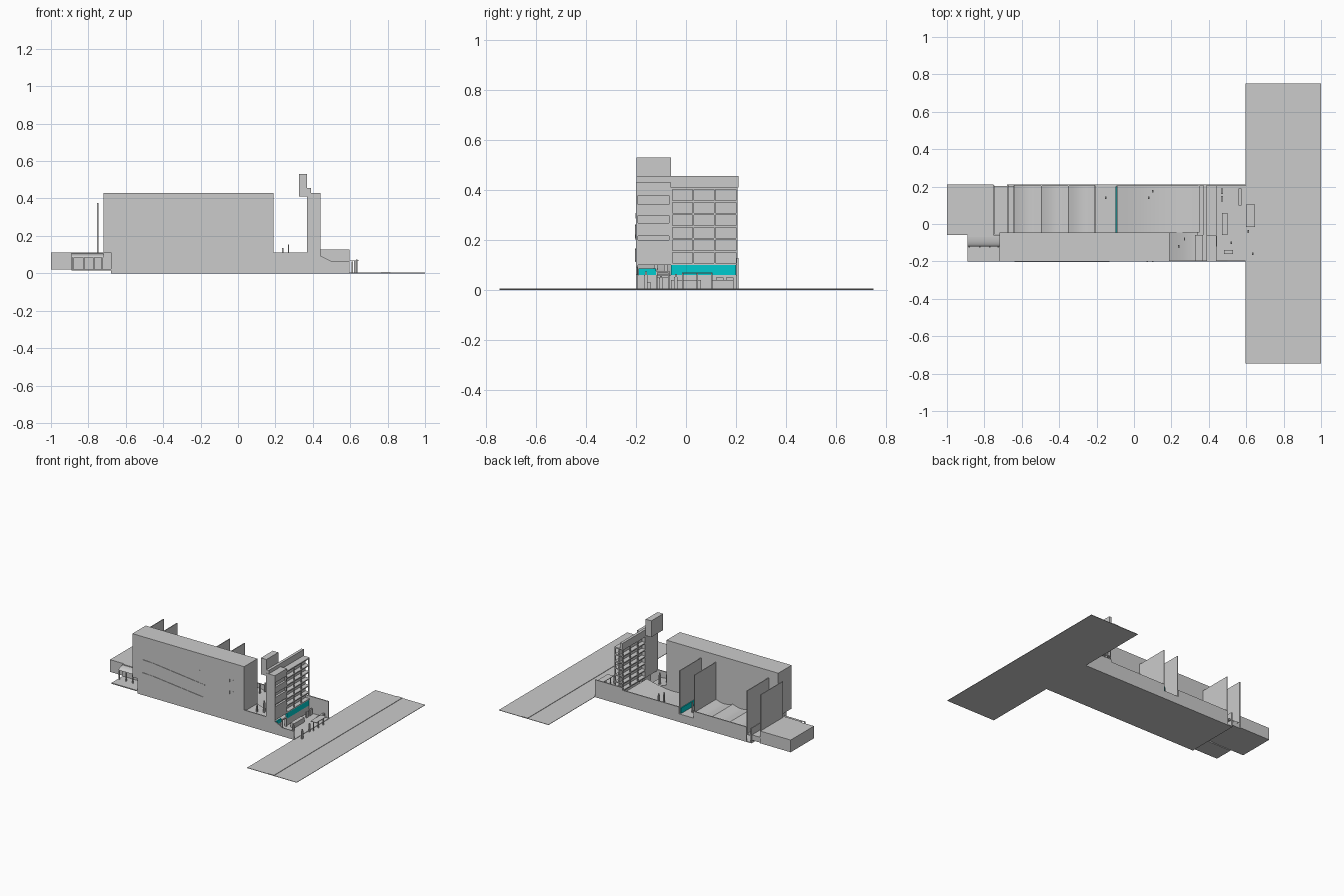
import bpy, bmesh, math


def finish(name, bm, mat=None, smooth=False):
    bmesh.ops.recalc_face_normals(bm, faces=bm.faces)
    me = bpy.data.meshes.new(name)
    bm.to_mesh(me)
    bm.free()
    ob = bpy.data.objects.new(name, me)
    bpy.context.collection.objects.link(ob)
    if mat:
        me.materials.append(mat)
    if smooth:
        bpy.context.view_layer.objects.active = ob
        ob.select_set(True)
        bpy.ops.object.shade_smooth_by_angle(angle=math.radians(30))
        ob.select_set(False)
    return ob


def add_box(bm, x0, x1, y0, y1, z0, z1):
    vs = bmesh.ops.create_cube(bm, size=1)['verts']
    for v in vs:
        v.co.x = x0 if v.co.x < 0 else x1
        v.co.y = y0 if v.co.y < 0 else y1
        v.co.z = z0 if v.co.z < 0 else z1


def boxes(name, *dims, mat=None):
    bm = bmesh.new()
    for d in dims:
        add_box(bm, *d)
    return finish(name, bm, mat)


def extrude_xz(name, pts, y0, y1, smooth=False):
    bm = bmesh.new()
    f = bm.faces.new([bm.verts.new((x, y0, z)) for x, z in pts])
    ext = bmesh.ops.extrude_face_region(bm, geom=[f])['geom']
    for v in ext:
        if isinstance(v, bmesh.types.BMVert):
            v.co.y = y1
    return finish(name, bm, smooth=smooth)


teal = bpy.data.materials.new("teal")
teal.diffuse_color = (0.0, 0.6, 0.62, 1)

# street with raised centre strip
boxes("street", (0.595, 1, -0.745, 0.75, 0, 0.003))
boxes("street_centre_strip", (0.765, 0.815, -0.745, 0.75, 0.003, 0.006))

# base slab and outer walls, the back wall notched where the cross walls stand
boxes("base_slab", (-0.68, 0.6, -0.2, 0.21, 0, 0.006))
boxes("base_front_wall", (-0.68, 0.37, -0.2, -0.192, 0.006, 0.11))
boxes("base_back_wall",
      (-0.64, -0.21, 0.202, 0.21, 0.006, 0.11),
      (-0.21, -0.09, 0.202, 0.21, 0.006, 0.06),
      (-0.09, 0.37, 0.202, 0.21, 0.006, 0.11))
boxes("base_left_wall", (-0.68, -0.672, -0.2, 0.21, 0.006, 0.11))

# tall side block
boxes("side_block", (-0.72, 0.19, -0.2, -0.045, 0.11, 0.43),
      (-0.672, 0.19, -0.192, -0.045, 0.006, 0.11))

# sloping ledges and small door frames on the front of the block
for i, path in enumerate([[(-0.64, 0.256), (-0.55, 0.252), (-0.13, 0.205)],
                          [(-0.64, 0.16), (-0.55, 0.156), (-0.14, 0.112)]]):
    t = 0.006
    extrude_xz(f"sloping_ledge_{i + 1}",
               path + [(x, z + t) for x, z in reversed(path)], -0.203, -0.199)
frames = []
for x in (-0.17, -0.14, 0.07, 0.1):
    for z in (0.2, 0.285):
        frames.append((x - 0.004, x + 0.004, -0.202, -0.199, z, z + 0.022))
boxes("front_niche_frames", *frames)

# cross walls rising over the hall
for i, x in enumerate((-0.75, -0.64, -0.21, -0.09)):
    boxes(f"cross_wall_{i + 1}", (x - 0.003, x + 0.003, -0.055, 0.205, 0.05, 0.375))

# hall floor: shallow curved bays, one large bay at the right
bays = [(-0.64, -0.495), (-0.495, -0.35), (-0.35, -0.21), (-0.09, 0.35)]
for i, (x0, x1) in enumerate(bays):
    n = 14
    depth = 0.016 if i < 3 else 0.035
    pts = [(x0 + (x1 - x0) * k / n, 0.103 - depth * math.sin(math.pi * k / n))
           for k in range(n + 1)]
    pts += [(x1, 0.05), (x0, 0.05)]
    extrude_xz(f"curved_floor_bay_{i + 1}", pts, -0.045, 0.203, True)
n = 10
pts = [(0.19 + 0.15 * k / n, 0.1 - 0.04 * math.sin(math.pi / 2 * k / n))
       for k in range(n + 1)] + [(0.34, 0.05), (0.19, 0.05)]
extrude_xz("curved_floor_front", pts, -0.192, -0.045, True)
boxes("vestibule_floor", (-0.21, -0.09, -0.045, 0.203, 0.05, 0.06),
      (-0.75, -0.64, -0.045, 0.203, 0.05, 0.06))
boxes("hall_teal_panel", (-0.1, -0.094, -0.055, 0.2, 0.06, 0.1), mat=teal)

# left back wing
boxes("left_wing", (-1, -0.75, -0.06, 0.21, 0.02, 0.11))
boxes("left_wing_link", (-0.75, -0.672, -0.055, 0.202, 0.02, 0.052))

# open left porch: floor plate, curved canopy, posts
boxes("porch_floor", (-0.89, -0.68, -0.2, -0.06, 0.015, 0.022))
boxes("porch_inner_wall", (-0.89, -0.68, -0.07, -0.06, 0.022, 0.11))
bm = bmesh.new()
rows = []
for k in range(9):
    a = math.pi / 2 * k / 8
    y, z = -0.06 - 0.06 * math.sin(a), 0.085 + 0.02 * math.cos(a)
    rows.append([bm.verts.new((x, y, z)) for x in (-0.89, -0.72)])
for a, b in zip(rows, rows[1:]):
    bm.faces.new((a[0], a[1], b[1], b[0]))
finish("porch_curved_canopy", bm, smooth=True)
boxes("porch_posts", *[(x, x + 0.008, -0.126, -0.118, 0.022, 0.086)
                       for x in (-0.885, -0.83, -0.775, -0.73)])

# front building: stair tower with recessed window strips
boxes("tower_side_walls", (0.37, 0.44, -0.2, -0.192, 0.006, 0.43),
      (0.37, 0.44, -0.068, -0.06, 0.1, 0.43))
boxes("tower_core", (0.37, 0.425, -0.192, -0.068, 0.1, 0.43))
bands = [(0.1, 0.2), (0.215, 0.268), (0.297, 0.342), (0.377, 0.43)]
boxes("tower_front_bands", *[(0.425, 0.44, -0.192, -0.068, a, b) for a, b in bands])

# roof tower over it
boxes("roof_tower", (0.325, 0.37, -0.198, -0.06, 0.41, 0.53))
boxes("roof_tower_ledge", (0.37, 0.39, -0.198, -0.06, 0.43, 0.455))

# open floors of the front building
boxes("office_partition", (0.402, 0.408, -0.06, 0.205, 0.1, 0.41))
boxes("office_floors", *[(0.37, 0.44, -0.06, 0.205, z, z + 0.008)
                         for z in (0.1, 0.15, 0.2, 0.25, 0.3, 0.35, 0.402)])
boxes("office_fins", *[(x, x + 0.006, y, y + 0.006, 0.1, 0.41)
                       for x in (0.37, 0.432)
                       for y in (-0.06, 0.026, 0.112, 0.199)])
boxes("office_parapet", (0.37, 0.39, -0.065, 0.21, 0.41, 0.455))

# lobby entrance wall, teal band above it
boxes("lobby_wall", (0.425, 0.435, -0.192, -0.12, 0.006, 0.06),
      (0.425, 0.435, -0.065, 0.202, 0.006, 0.06))
boxes("lobby_teal_band", (0.43, 0.44, -0.06, 0.2, 0.06, 0.1),
      (0.43, 0.44, -0.19, -0.12, 0.06, 0.085), mat=teal)
boxes("lobby_door_frame", (0.435, 0.445, -0.12, -0.114, 0.006, 0.075),
      (0.435, 0.445, -0.071, -0.065, 0.006, 0.075),
      (0.435, 0.445, -0.12, -0.065, 0.07, 0.076))

# forecourt side walls
extrude_xz("forecourt_front_wall", [(0.37, 0.006), (0.595, 0.006), (0.595, 0.062),
           (0.5, 0.064), (0.45, 0.09), (0.37, 0.11)], -0.2, -0.194)
boxes("forecourt_back_wall", (0.37, 0.595, 0.202, 0.21, 0.006, 0.128))

# forecourt counters and benches
items = []
for y in (0.12, 0.16):
    items.append((0.465, 0.475, y, y + 0.03, 0.006, 0.05))
    items.append((0.56, 0.575, y - 0.02, y + 0.03, 0.006, 0.04))
items += [(0.48, 0.53, -0.16, -0.14, 0.006, 0.03), (0.47, 0.5, -0.06, 0.06, 0.006, 0.04)]
boxes("forecourt_counters", *items)

# street gate in front of the forecourt
boxes("street_gate", *[(0.62, 0.627, y, y + 0.006, 0.003, 0.065)
                       for y in (-0.015, 0.042, 0.099)],
      (0.6, 0.648, -0.015, 0.105, 0.065, 0.069))

# small standing figures as simple body and head
spots = [(0.635, -0.16, 0.003, 0.07), (0.61, -0.04, 0.003, 0.06),
         (-0.15, 0.14, 0.06, 0.075), (0.08, 0.14, 0.075, 0.07), (0.1, 0.175, 0.08, 0.065),
         (0.24, -0.12, 0.08, 0.055), (0.27, -0.08, 0.065, 0.09), (0.52, -0.1, 0.006, 0.05)]
for i, (x, y, z, h) in enumerate(spots):
    boxes(f"standing_figure_{i + 1}",
          (x - 0.004, x + 0.004, y - 0.007, y + 0.007, z, z + h * 0.82),
          (x - 0.004, x + 0.004, y - 0.004, y + 0.004, z + h * 0.82, z + h))
